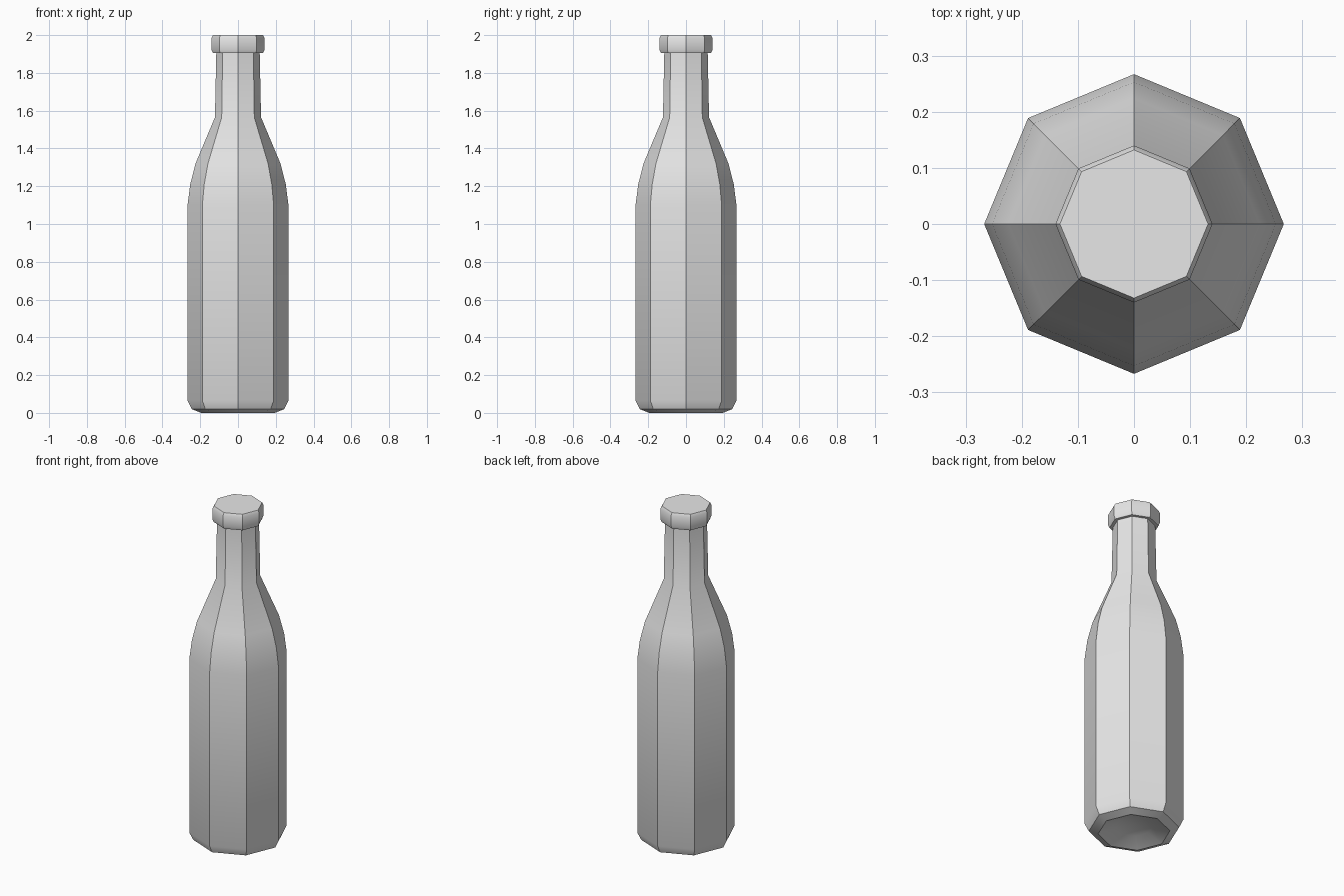
import bpy
import bmesh
from math import cos, sin, tau, radians

cube = bpy.data.objects.get("Cube")
if cube:
    bpy.data.objects.remove(cube, do_unlink=True)

SIDES = 8

grey = bpy.data.materials.new("light grey")
grey.use_nodes = True
grey.diffuse_color = (0.8, 0.8, 0.8, 1)
grey.node_tree.nodes["Principled BSDF"].inputs["Base Color"].default_value = (0.8, 0.8, 0.8, 1)


def lathe(name, profile):
    """Turn a (radius, height) profile into an eight-sided solid; radius 0 is a pole."""
    bm = bmesh.new()
    rings = []
    for r, z in profile:
        if r == 0:
            rings.append([bm.verts.new((0, 0, z))] * SIDES)
        else:
            rings.append([bm.verts.new((r * cos(tau * i / SIDES), r * sin(tau * i / SIDES), z))
                          for i in range(SIDES)])
    for low, high in zip(rings, rings[1:]):
        for i in range(SIDES):
            j = (i + 1) % SIDES
            corners = [low[i], low[j], high[j], high[i]]
            bm.faces.new(list(dict.fromkeys(corners)))
    if profile[-1][0] > 0:
        bm.faces.new(rings[-1])
    bmesh.ops.recalc_face_normals(bm, faces=bm.faces)
    mesh = bpy.data.meshes.new(name)
    bm.to_mesh(mesh)
    bm.free()
    mesh.materials.append(grey)
    obj = bpy.data.objects.new(name, mesh)
    bpy.context.collection.objects.link(obj)
    # Smooth along the profile, crisp between the eight facets
    bpy.ops.object.select_all(action="DESELECT")
    obj.select_set(True)
    bpy.context.view_layer.objects.active = obj
    bpy.ops.object.shade_smooth_by_angle(angle=radians(35))
    return obj


# Body: hollow underside, bevelled foot, straight wall, shoulder, neck, rim lip
lathe("bottle", [
    (0, 0.045), (0.1, 0.035), (0.195, 0),          # hollow underside
    (0.245, 0.02), (0.267, 0.065),                 # foot
    (0.267, 1.1), (0.253, 1.21), (0.225, 1.32),    # wall and shoulder
    (0.122, 1.565), (0.115, 1.905),                # neck
    (0.133, 1.905), (0.14, 1.922),                 # lip underside
    (0.14, 1.985), (0.132, 2.0),                   # lip and closed top
])
